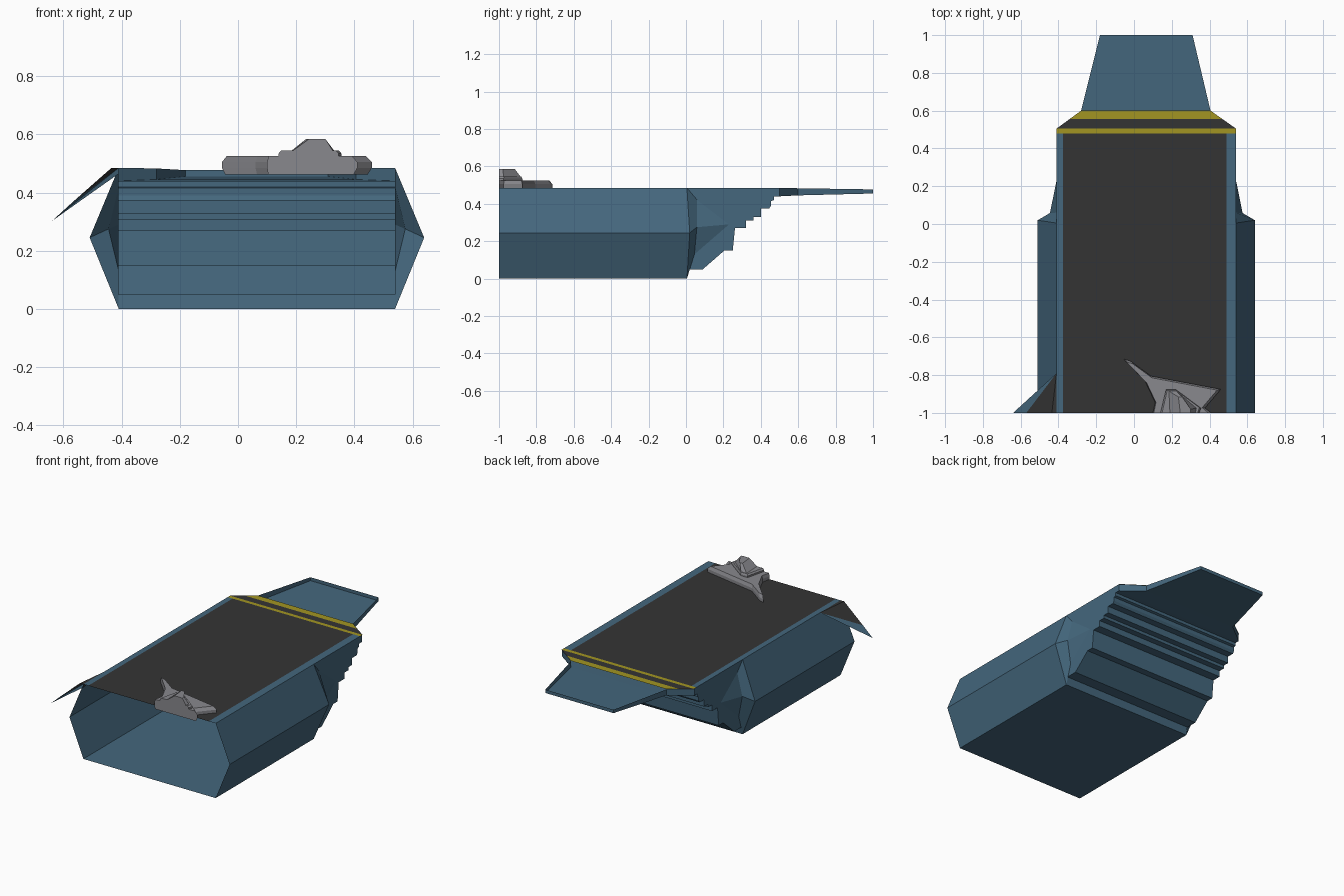
import bpy, bmesh

if "Cube" in bpy.data.objects:
    bpy.data.objects.remove(bpy.data.objects["Cube"])

CX = 0.065            # hull centre line
L, R = -0.41, 0.54    # hull side walls
TOP = 0.485


def material(name, rgb):
    m = bpy.data.materials.new(name)
    m.diffuse_color = (*rgb, 1)
    m.use_nodes = True
    m.node_tree.nodes["Principled BSDF"].inputs["Base Color"].default_value = m.diffuse_color
    return m


BLUE = material("blue_steel", (0.058, 0.135, 0.205))
DARK = material("dark_deck", (0.034, 0.034, 0.034))
YELLOW = material("yellow_stripe", (0.36, 0.30, 0.016))
GREY = material("plane_grey", (0.25, 0.25, 0.27))


def build(name, polys, mats, rule=None):
    """Mesh from polygons, welded; rule(centre) picks the material slot."""
    bm = bmesh.new()
    for p in polys:
        bm.faces.new([bm.verts.new(v) for v in p])
    bmesh.ops.remove_doubles(bm, verts=bm.verts[:], dist=1e-5)
    bmesh.ops.recalc_face_normals(bm, faces=bm.faces[:])
    if rule:
        for f in bm.faces:
            f.material_index = rule(f.calc_center_median())
    me = bpy.data.meshes.new(name)
    bm.to_mesh(me)
    bm.free()
    ob = bpy.data.objects.new(name, me)
    bpy.context.collection.objects.link(ob)
    for m in mats:
        me.materials.append(m)
    return ob


def loft(rings, closed=True):
    n = len(rings[0])
    return [[a[i], a[(i + 1) % n], b[(i + 1) % n], b[i]]
            for a, b in zip(rings, rings[1:]) for i in range(n if closed else n - 1)]


def both_sides(polys):
    return polys + [[(2 * CX - x, y, z) for x, y, z in reversed(p)] for p in polys]


# Open six-sided hull: bulged sides and bottom
side = [[(R, y, 0), (R + 0.10, y2, 0.245), (R, y, TOP)] for y, y2 in ((-1, -1), (0.005, 0.02))]
build("hull_sides", both_sides(loft(side, False)), [BLUE])
build("hull_bottom", [[(L, -1, 0), (R, -1, 0), (R, 0.005, 0), (L, 0.005, 0)]], [BLUE])

# Fairings behind the side bulges
a = [(R, 0.005, 0), (R + 0.10, 0.02, 0.245), (R, 0.005, TOP)]
b = [(R, 0.045, 0.13), (R + 0.035, 0.058, 0.275), (R, 0.06, 0.42)]
c = (R, 0.23, 0.29)
fair = loft([a, b], False) + [[b[0], c, b[1]], [b[1], c, b[2]]]
build("side_fairings", both_sides(fair), [BLUE])

# Stepped stern
steps = [(0.005, 0), (0.015, 0.05), (0.09, 0.05), (0.205, 0.15), (0.25, 0.15), (0.262, 0.27),
         (0.32, 0.27), (0.32, 0.31), (0.36, 0.31), (0.36, 0.33), (0.40, 0.33), (0.40, 0.375),
         (0.445, 0.375), (0.455, 0.39), (0.455, 0.415), (0.47, 0.42), (0.47, 0.44), (0.50, 0.44)]
treads = loft([[(x, y, z) for y, z in steps] for x in (L, R)], False)
wall = [(R, y, z) for y, z in steps] + [(R, 0.50, TOP), (R, 0.005, TOP)]
build("stepped_stern", treads + both_sides([wall]), [BLUE])


# Deck with side strips and stern stripes
def deck_edge(y):
    t = max(0, (y - 0.505) / 0.095)
    return L + 0.13 * t, R - 0.135 * t


deck = [[(x0, -1, TOP), (x1, -1, TOP), (x1, 0.48, TOP), (x0, 0.48, TOP)]
        for x0, x1 in ((L, -0.375), (-0.375, 0.49), (0.49, R))]
for y0, y1 in ((0.48, 0.505), (0.505, 0.555), (0.555, 0.60)):
    (p, q), (r, s) = deck_edge(y0), deck_edge(y1)
    deck.append([(p, y0, TOP), (q, y0, TOP), (s, y1, TOP), (r, y1, TOP)])


def deck_rule(c):
    if c.y < 0.48:
        return 1 if abs(c.x - CX) < 0.3 else 0
    return 1 if 0.505 < c.y < 0.555 else 2


build("flight_deck", deck, [BLUE, DARK, YELLOW], deck_rule)

# Stern overhang and open-topped tray
low = [(0.50, L, R, 0.44), (0.60, -0.28, 0.405, 0.445), (1.0, -0.18, 0.31, 0.455)]
high = [TOP, TOP - 0.002, 0.477]
rings = [[(x0, y, h), (x0, y, z), (x1, y, z), (x1, y, h)]
         for (y, x0, x1, z), h in zip(low, high)]
build("stern_tray", loft(rings, False) + [rings[-1]], [BLUE])

# Folded flap on the left front edge
A, B = (L, -0.79, TOP), (L - 0.025, -1, TOP)
M, T, U = (-0.57, -1, 0.366), (-0.64, -1, 0.302), (L, -1, 0.465)
build("side_flap", [[A, B, M], [A, M, T], [A, T, U], [A, U, (L, -1, TOP)], [A, (L, -1, TOP), B]],
      [DARK, BLUE], lambda c: 1 if c.x < -0.53 or c.z < 0.42 else 0)


# Parked plane, cut off at the front edge
def shrink(pts, k, z):
    cx = sum(p[0] for p in pts) / len(pts)
    return [(cx + (x - cx) * k, max(-1, -0.94 + (y + 0.94) * k) if y > -0.999 else -1, z)
            for x, y in pts]


def solid(name, rings):
    build(name, loft(rings) + [rings[0], rings[-1]], [GREY])


body = [(-0.055, -0.715), (-0.02, -0.725), (0.09, -0.805), (0.46, -0.875), (0.375, -0.975),
        (0.41, -1), (0.10, -1), (0.112, -0.945), (0.06, -0.835)]
solid("plane_body", [shrink(body, 0.95, 0.462), shrink(body, 1, 0.485),
                     shrink(body, 1, 0.505), shrink(body, 0.93, 0.525)])
spine = [(0.17, -0.875), (0.22, -0.875), (0.355, -0.975), (0.345, -1), (0.14, -1)]
solid("plane_spine", [shrink(spine, 1, 0.524), shrink(spine, 1, 0.535), shrink(spine, 0.92, 0.545)])
solid("plane_canopy", [
    [(0.185, -0.885, 0.545), (0.225, -0.885, 0.545), (0.33, -0.975, 0.545),
     (0.325, -1, 0.545), (0.19, -1, 0.545)],
    [(0.235, -0.915, 0.585), (0.255, -0.915, 0.585), (0.30, -0.98, 0.585),
     (0.30, -1, 0.585), (0.245, -1, 0.585)]])
